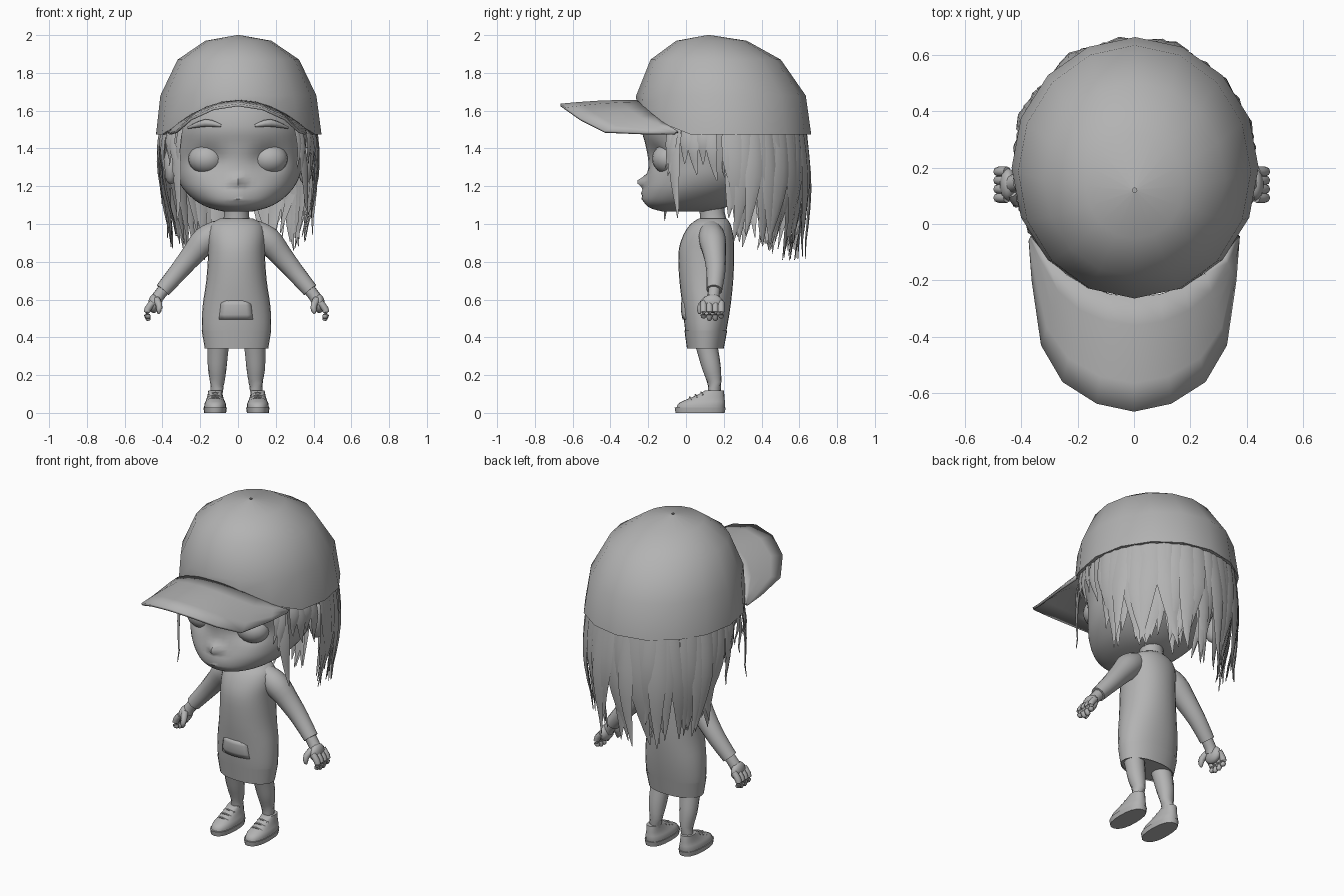
import bpy, bmesh, math, random
from math import sin, cos, pi, radians, exp
from mathutils import Vector

if "Cube" in bpy.data.objects:
    bpy.data.objects.remove(bpy.data.objects["Cube"])

random.seed(4)
CX = -0.008          # body sits slightly left of centre
mat = bpy.data.materials.new("clay_grey")
mat.diffuse_color = (0.45, 0.45, 0.45, 1)
mat.use_nodes = True
mat.node_tree.nodes["Principled BSDF"].inputs["Base Color"].default_value = mat.diffuse_color


def finish(name, bm, angle=50):
    bmesh.ops.recalc_face_normals(bm, faces=bm.faces)
    me = bpy.data.meshes.new(name)
    bm.to_mesh(me)
    bm.free()
    me.materials.append(mat)
    ob = bpy.data.objects.new(name, me)
    bpy.context.collection.objects.link(ob)
    bpy.ops.object.select_all(action='DESELECT')
    ob.select_set(True)
    bpy.context.view_layer.objects.active = ob
    bpy.ops.object.shade_smooth_by_angle(angle=radians(angle))
    return ob


def add_skin(bm, rows, closed=True, caps=True):
    vs = [[bm.verts.new(p) for p in r] for r in rows]
    n = len(rows[0])
    for a, b in zip(vs, vs[1:]):
        for i in range(n if closed else n - 1):
            j = (i + 1) % n
            bm.faces.new((a[i], a[j], b[j], b[i]))
    if closed and caps:
        bm.faces.new(vs[0])
        bm.faces.new(vs[-1])


def skin(name, rows, closed=True, caps=True, angle=50):
    bm = bmesh.new()
    add_skin(bm, rows, closed, caps)
    return finish(name, bm, angle)


def smooth_rows(keys, steps):
    """Catmull-Rom interpolation of equal-length tuples."""
    out = []
    for i in range(len(keys) - 1):
        p = [keys[max(0, min(len(keys) - 1, i + k))] for k in (-1, 0, 1, 2)]
        for s in range(steps):
            t = s / steps
            out.append(tuple(0.5 * (2 * b + (c - a) * t + (2 * a - 5 * b + 4 * c - d) * t * t
                       + (3 * b - a - 3 * c + d) * t ** 3) for a, b, c, d in zip(*p)))
    return out + [keys[-1]]


def loft(keys, seg, cx=0, steps=2, power=1.0):
    """Rings from (z, y_front, y_back, half_width)."""
    rows = []
    for z, y0, y1, w in smooth_rows(keys, steps):
        ring = []
        for k in range(seg):
            a = 2 * pi * k / seg
            c, s = cos(a), sin(a)
            ring.append(Vector((cx + w * math.copysign(abs(c) ** power, c),
                                (y0 + y1) / 2 + (y1 - y0) / 2 * math.copysign(abs(s) ** power, s), z)))
        rows.append(ring)
    return rows


def tube(name, pts, radii, seg=10, steps=3):
    rows = []
    path = smooth_rows([tuple(p) + (r,) for p, r in zip(pts, radii)], steps)
    for i, p in enumerate(path):
        d = Vector(path[min(i + 1, len(path) - 1)][:3]) - Vector(path[max(i - 1, 0)][:3])
        q = d.to_track_quat('Z', 'Y')
        rows.append([Vector(p[:3]) + q @ Vector((cos(2 * pi * k / seg), sin(2 * pi * k / seg), 0)) * p[3]
                     for k in range(seg)])
    return skin(name, rows)


def ball(name, loc, size, seg=16):
    bm = bmesh.new()
    bmesh.ops.create_uvsphere(bm, u_segments=seg, v_segments=seg // 2 + 2, radius=1)
    for v in bm.verts:
        v.co = Vector(loc) + Vector([c * s for c, s in zip(v.co, size)])
    return finish(name, bm)


# Head with eye sockets, nose and lips
head = loft([(1.065, -.12, .1, .07), (1.085, -.19, .2, .15), (1.12, -.222, .28, .22),
             (1.18, -.222, .37, .285), (1.25, -.205, .43, .325), (1.33, -.2, .48, .345),
             (1.42, -.215, .52, .36), (1.52, -.235, .54, .365), (1.66, -.2, .53, .35),
             (1.82, -.09, .43, .25), (1.9, .05, .25, .1)], 56, 0, 4, .96)
for row in head:
    for v in row:
        if v.y < .1:
            ax = abs(v.x)
            v.y += .05 * exp(-((ax - .165) / .08) ** 2 - ((v.z - 1.345) / .065) ** 2)
            v.y -= .05 * exp(-(v.x / .032) ** 2 - ((v.z - 1.225) / .028) ** 2)
            v.y -= .02 * exp(-(v.x / .06) ** 2 - ((v.z - 1.15) / .024) ** 2)
            v.y += .013 * exp(-(v.x / .06) ** 2 - ((v.z - 1.148) / .007) ** 2)
skin("head", head)
for s, side in ((-1, "left"), (1, "right")):
    ball(side + "_eye", (s * .165, -.09, 1.345), (.098, .09, .082), 20)
    ball(side + "_ear", (s * .355, .25, 1.31), (.04, .06, .1))
    tube(side + "_eyebrow", [(s * .09, -.226, 1.52), (s * .17, -.21, 1.535), (s * .265, -.15, 1.51)],
         [.008, .02, .006], 8)
tube("neck", [(CX, .15, .98), (CX, .14, 1.05), (CX, .13, 1.14)], [.078, .066, .07], 16)

# Dress with hem band and front pocket
skin("dress", loft([(.345, .01, .195, .165), (.44, -.005, .215, .182), (.56, -.018, .235, .18),
                    (.7, -.035, .25, .16), (.85, -.04, .255, .15), (.94, -.015, .25, .152),
                    (1.0, .025, .235, .135), (1.03, .07, .215, .085)], 28, CX, 3, .94))
skin("hem_band", loft([(.34, .005, .2, .168), (.435, -.008, .218, .184)], 28, CX, 3, .94), caps=False)
pocket = [[(CX - .003 + (.078 + .012 * r / 4) * (i - 3) / 3,
            -.024 + .006 * r / 4 - .006 * sin(pi * r / 4) + .017 * ((i - 3) / 3) ** 2, .595 - .1 * r / 4)
           for i in range(7)] for r in range(5)]
po = skin("pocket", pocket, closed=False)
so = po.modifiers.new("thickness", 'SOLIDIFY')
so.thickness = .012

for s, side in ((-1, "left"), (1, "right")):
    # Arm, cuff and hand
    def X(x):
        return CX + s * x
    tube(side + "_sleeve", [(X(.09), .13, .965), (X(.165), .14, .915), (X(.235), .152, .835),
                            (X(.31), .158, .745), (X(.39), .15, .65)],
         [.06, .072, .06, .05, .042], 14)
    tube(side + "_wrist", [(X(.38), .15, .66), (X(.415), .145, .615), (X(.43), .14, .59)],
         [.033, .032, .034])
    ball(side + "_palm", (X(.438), .14, .578), (.03, .058, .05), 14)
    for k in range(4):
        y = .093 + .031 * k
        drop = .012 if k in (0, 3) else 0
        tube(side + "_finger", [(X(.442), y, .585), (X(.47), y, .55), (X(.474), y, .52),
                                (X(.466), y, .495 + drop), (X(.464), y, .488 + drop)],
             [.018, .018, .016, .013, .005], 8, 2)
    tube(side + "_thumb", [(X(.425), .11, .6), (X(.41), .08, .57), (X(.41), .072, .54),
                           (X(.415), .072, .525)], [.02, .018, .014, .005], 8, 2)
    # Leg, shoe and laces
    tube(side + "_leg", [(X(.095), .1, .4), (X(.098), .115, .33), (X(.102), .135, .24),
                         (X(.102), .15, .16), (X(.108), .15, .08)], [.062, .056, .05, .038, .03], 14)
    shoe = loft([(.028, -.05, .205, .058), (.05, -.04, .207, .056), (.07, .0, .205, .047),
                 (.095, .06, .203, .04), (.118, .1, .2, .036)], 20, X(.113), 2, .85)
    skin(side + "_shoe", shoe)
    skin(side + "_sole", loft([(0, -.055, .205, .058), (.028, -.06, .21, .062)], 20, X(.113), 1, .85))
    for k in range(3):
        y, z = .02 + .03 * k, .08 + .013 * k
        tube(side + "_lace", [(X(.113) - .035, y + .01, z - .012), (X(.113), y, z + .002),
                              (X(.113) + .035, y + .01, z - .012)], [.005] * 3, 6)


# Cap crown: front rim arches up over the face
def rim(a, f=1.0):
    x, y = .438 * f * sin(a), .2 - .463 * f * cos(a)
    lift = max(0, .175 * (1 - (x / .38) ** 2)) if cos(a) > 0 else 0
    return (x + .004, y, 1.475 + lift)


angles = [2 * pi * k / 16 for k in range(16)]
crown = [[rim(a) for a in angles]]
for z, cy, rx, ry in ((1.68, .185, .413, .449), (1.87, .157, .322, .345),
                      (1.97, .135, .175, .187), (2.0, .12, .008, .008)):
    crown.append([(rx * sin(a) + .002, cy - ry * cos(a), z) for a in angles])
skin("cap_crown", crown, caps=False, angle=60)
skin("cap_inner_band", [[rim(a, f) for a in angles] for f in (.998, .95)], caps=False)

# Cap bill
edge = [(0, -.665, 1.63), (.13, -.637, 1.61), (.25, -.56, 1.555), (.325, -.43, 1.488),
        (.358, -.2, 1.478), (.368, -.06, 1.477)]
bill = []
for r in range(5):
    row = []
    for i in range(-5, 6):
        e = edge[abs(i)]
        outer = Vector((e[0] * (1 if i > 0 else -1), e[1], e[2]))
        p = Vector(rim(radians(11.6 * i), .99)).lerp(outer, r / 4)
        p.z += .006 * sin(pi * r / 4)
        row.append(p)
    bill.append(row)
b = skin("cap_bill", bill, closed=False)
so = b.modifiers.new("thickness", 'SOLIDIFY')
so.thickness = .014
so.offset = 0


# Hair: tapered locks hanging from under the cap (angle 0 = back)
def lock(bm, deg, tip, width, scale, flare, drift):
    a0, rows, n = radians(deg), [], 8
    wave, phase = R(.0, .05), R(0, 6)
    for i in range(n + 1):
        t = i / n
        a = a0 + radians(drift) * t * t + wave * (sin(phase + 4 * t) - sin(phase)) * t
        f = scale * (.91 + .07 * sin(pi * min(1, t * 1.1))) + flare * t * t
        c = Vector((.44 * f * sin(a), .2 + .46 * f * cos(a), 1.56 + (tip - 1.56) * t))
        out = Vector((sin(a), cos(a), 0))
        side = Vector((cos(a), -sin(a), 0))
        w = width * (.75 + .5 * t if t < .5 else 2 * (1 - t) ** .8 * .87) + .002
        h = .25 * w + .002
        rows.append([c + side * w, c + out * h, c - side * w, c - out * h * .5])
    add_skin(bm, rows)


R = random.uniform
bm = bmesh.new()
for layer, count in ((1.0, 27), (.93, 23)):
    for k in range(count):
        d = -82 + 164 * k / (count - 1) + R(-2, 2)
        tip = .8 + .13 * (abs(d) / 82) ** 3 + abs(R(-.1, .18)) * R(.2, 1)
        lock(bm, d, tip, R(.034, .054), layer + R(-.01, .01), R(-.13, .05), R(-11, 11))
finish("back_hair", bm, 60)
bm = bmesh.new()
for s in (-1, 1):
    for d, tip, w, flare in ((89, 1.1, .026, .03), (97, 1.24, .028, .02), (105, 1.3, .026, .05),
                             (112, 1.24, .03, .06), (119, 1.3, .028, .08), (125, 1.27, .024, .12),
                             (128, 1.02, .032, .12), (132, 1.3, .018, .1)):
        lock(bm, s * (d + R(-2, 2)), tip + R(-.02, .02), w, .97, flare, s * R(-5, 4))
finish("side_hair", bm, 60)
